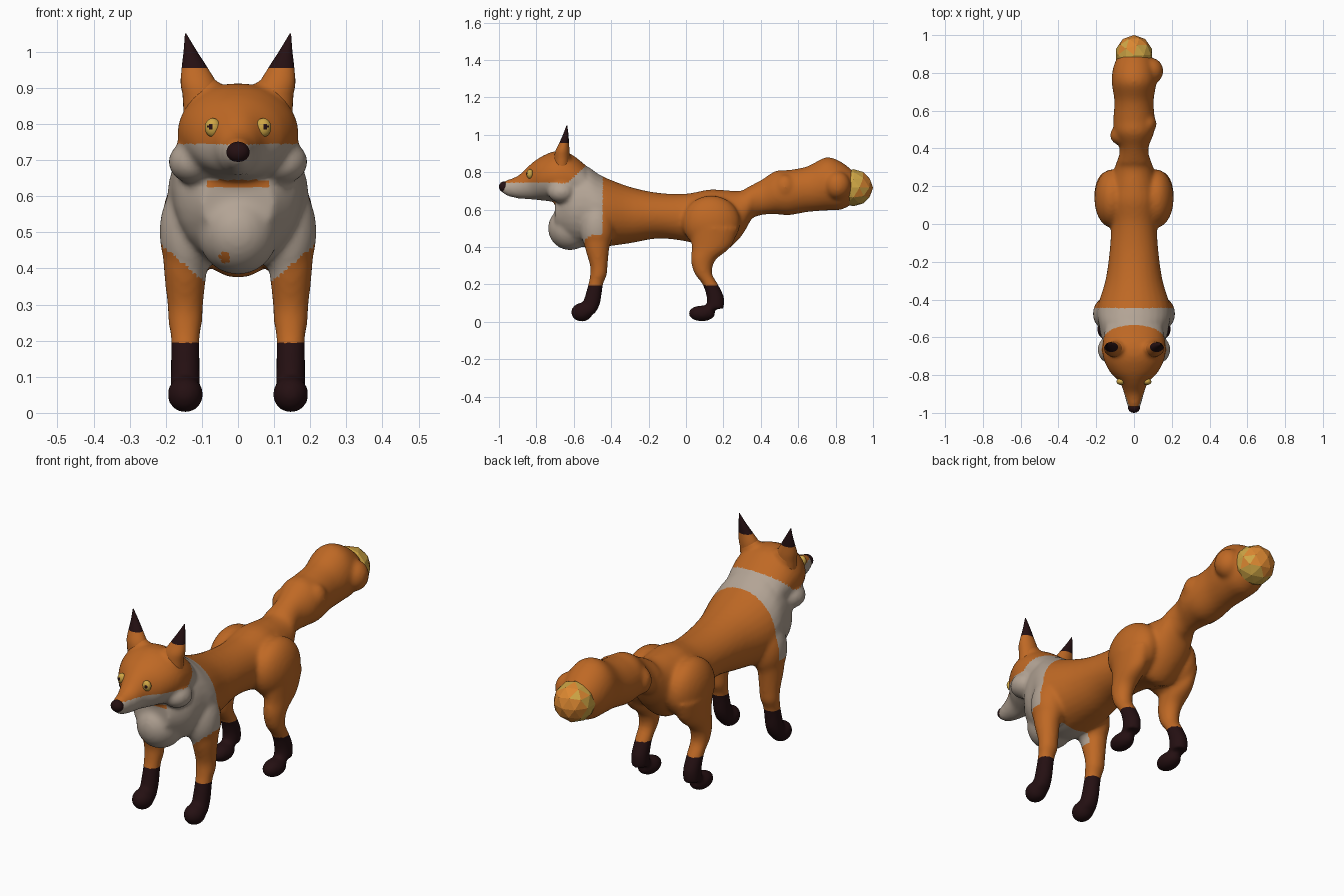
import bpy, bmesh, math, random
from mathutils import Vector, Matrix
from mathutils.bvhtree import BVHTree

random.seed(4)
cube = bpy.data.objects.get("Cube")
if cube:
    bpy.data.objects.remove(cube, do_unlink=True)


def material(name, *rgb):
    mat = bpy.data.materials.new(name)
    mat.use_nodes = True
    colour = (*rgb, 1)
    mat.diffuse_color = colour
    for node in mat.node_tree.nodes:
        if node.type == 'BSDF_PRINCIPLED':
            node.inputs["Base Color"].default_value = colour
            node.inputs["Roughness"].default_value = 0.8
    return mat


orange = material("orange fur", 0.52, 0.14, 0.018)
cream = material("cream fur", 0.45, 0.37, 0.30)
dark = material("dark brown", 0.018, 0.005, 0.006)
gold = material("golden yellow", 0.62, 0.38, 0.06)
amber = material("light orange", 0.70, 0.24, 0.03)


def refine(rows, steps=5):
    """Smooth curve through the rows."""
    rows = [Vector(r) for r in rows]
    out = []
    for i in range(len(rows) - 1):
        a, b = rows[max(i - 1, 0)], rows[i]
        c, d = rows[i + 1], rows[min(i + 2, len(rows) - 1)]
        for s in range(steps):
            t = s / steps
            out.append(b + (c - a) * (t / 2) + (a * 2 - b * 5 + c * 4 - d) * (t * t / 2)
                       + (b * 3 - a - c * 3 + d) * (t ** 3 / 2))
    return out + [rows[-1]]


def loft(bm, rings, sides=28):
    """Skin elliptical rings given as (centre, half axis, half axis)."""
    loops = []
    for centre, u, v in rings:
        angles = [math.tau * k / sides for k in range(sides)]
        loops.append([bm.verts.new(centre + u * math.cos(a) + v * math.sin(a)) for a in angles])
    for lower, upper in zip(loops, loops[1:]):
        for k in range(sides):
            n = (k + 1) % sides
            bm.faces.new((lower[k], lower[n], upper[n], upper[k]))
    bm.faces.new(loops[0][::-1])
    bm.faces.new(loops[-1])


def long_part(bm, rows):
    """Rows of y, top, bottom, half width."""
    loft(bm, [(Vector((0, y, (top + low) / 2)), Vector((w, 0, 0)), Vector((0, 0, (top - low) / 2)))
              for y, top, low, w in refine(rows)])


def upright_part(bm, x_of, rows):
    """Rows of z, y, half width, half depth."""
    loft(bm, [(Vector((x_of(z), y, z)), Vector((w, 0, 0)), Vector((0, d, 0)))
              for z, y, w, d in refine(rows)])


def blob(bm, centre, radii):
    place = Matrix.Translation(centre) @ Matrix.Diagonal((*radii, 1))
    bmesh.ops.create_uvsphere(bm, u_segments=24, v_segments=16, radius=1, matrix=place)


def make_object(name, mesh, mats, rule, smooth=True):
    for mat in mats:
        mesh.materials.append(mat)
    for poly in mesh.polygons:
        poly.use_smooth = smooth
        poly.material_index = rule(poly.center)
    obj = bpy.data.objects.new(name, mesh)
    bpy.context.collection.objects.link(obj)
    return obj


def finish(name, bm, mats, rule, smooth=True):
    bmesh.ops.recalc_face_normals(bm, faces=bm.faces)
    mesh = bpy.data.meshes.new(name)
    bm.to_mesh(mesh)
    bm.free()
    return make_object(name, mesh, mats, rule, smooth)


# Head, trunk and tail
bm = bmesh.new()
long_part(bm, [(-.99, .735, .70, .022), (-.96, .757, .675, .036), (-.9, .78, .66, .052),
               (-.84, .835, .655, .075), (-.78, .88, .65, .13), (-.7, .912, .64, .165),
               (-.62, .9, .63, .165), (-.54, .84, .62, .15)])
long_part(bm, [(-.7, .68, .48, .1), (-.62, .8, .42, .165), (-.54, .835, .4, .185),
               (-.45, .78, .4, .195), (-.3, .722, .42, .152), (-.15, .69, .445, .13),
               (0, .685, .43, .122), (.12, .707, .395, .14), (.2, .705, .375, .13),
               (.29, .7, .45, .105), (.35, .728, .55, .085)])
long_part(bm, [(.32, .715, .54, .09), (.4, .757, .57, .076), (.48, .807, .575, .105),
               (.55, .812, .57, .11), (.65, .832, .587, .104), (.75, .88, .595, .118),
               (.83, .855, .6, .11), (.9, .8, .635, .08)])
blob(bm, (0, -.62, .5), (.112, .118, .117))
blob(bm, (.06, .53, .72), (.06, .06, .07))
blob(bm, (-.065, .47, .68), (.062, .055, .07))
blob(bm, (.09, .81, .73), (.066, .07, .075))

# Shoulders, haunches, cheeks and legs on both sides
for side in (-1, 1):
    leg_x = lambda z, s=side: s * .146
    blob(bm, (side * .125, -.665, .695), (.068, .075, .06))
    blob(bm, (side * .095, -.66, .88), (.056, .042, .055))
    blob(bm, (side * .138, -.475, .5), (.08, .09, .14))
    blob(bm, (side * .118, .135, .53), (.092, .155, .145))
    upright_part(bm, leg_x, [(.5, -.47, .066, .08), (.4, -.475, .06, .066), (.3, -.466, .05, .047),
                             (.25, -.468, .047, .045), (.2, -.483, .04, .04),
                             (.1, -.505, .041, .047), (.045, -.53, .044, .045)])
    blob(bm, (side * .146, -.557, .051), (.05, .058, .051))
    upright_part(bm, leg_x, [(.5, .15, .065, .13), (.4, .135, .057, .105), (.33, .092, .05, .066),
                             (.26, .092, .044, .048), (.2, .13, .04, .042),
                             (.13, .157, .041, .047), (.07, .155, .042, .047)])
    blob(bm, (side * .146, .085, .045), (.048, .073, .043))

# Fuse the parts into one smooth skin
source = finish("skin_source", bm, [], lambda c: 0)
remesh = source.modifiers.new("fuse", 'REMESH')
remesh.mode = 'VOXEL'
remesh.voxel_size = .01
relax = source.modifiers.new("relax", 'SMOOTH')
relax.factor = .5
relax.iterations = 10
graph = bpy.context.evaluated_depsgraph_get()
skin = bpy.data.meshes.new_from_object(source.evaluated_get(graph))
bpy.data.objects.remove(source, do_unlink=True)


def coat(c):
    x = abs(c.x)
    if c.z < .195:
        return 2
    chin = x < .085 and .622 < c.z < .645 and -.8 < c.y < -.66
    spot = math.hypot(c.x + .035, c.z - .43) < .016 and c.y < -.55
    under_mask = c.z < .742 + max(0, c.y + .63)
    above_leg = c.z > .37 + .85 * (x - .1) or x < .09
    return int(c.y < -.445 and under_mask and above_leg and not chin and not spot)


body = make_object("body", skin, [orange, cream, dark], coat)
body.name = "body"
probe = bmesh.new()
probe.from_mesh(skin)
tree = BVHTree.FromBMesh(probe)
probe.free()

# Ears and eyes
for side, label in ((-1, "right"), (1, "left")):
    bm = bmesh.new()
    lean = lambda z, s=side: s * (.1 + .045 * max(0, (z - .88) / .17))
    upright_part(bm, lean, [(.82, -.665, .05, .042), (.9, -.662, .052, .04), (.955, -.652, .036, .026),
                            (1, -.643, .019, .015), (1.05, -.637, .002, .002)])
    finish(label + "_ear", bm, [orange, dark], lambda c: int(c.z > .955))

    spot = tree.ray_cast(Vector((side * .07, -1.3, .79)), Vector((0, 1, 0)))[0]
    spot = spot or Vector((side * .07, -.815, .79))
    gaze = Vector((side * .35, -1, .1)).normalized()
    bm = bmesh.new()
    blob(bm, spot, (.022, .018, .026))
    finish(label + "_eye", bm, [gold, dark],
           lambda c, p=spot, g=gaze: int((c - p).normalized().dot(g) > .91))

# Nose
bm = bmesh.new()
blob(bm, (0, -.972, .722), (.032, .028, .029))
finish("nose", bm, [dark], lambda c: 0)

# Faceted tail tip
bm = bmesh.new()
bmesh.ops.create_icosphere(bm, subdivisions=2, radius=1,
                           matrix=Matrix.Translation((0, .895, .717)) @ Matrix.Diagonal((.1, .105, .099, 1)))
finish("tail_tip", bm, [amber, gold],
       lambda c: int(c.y + random.uniform(-.03, .03) < .94), smooth=False)
